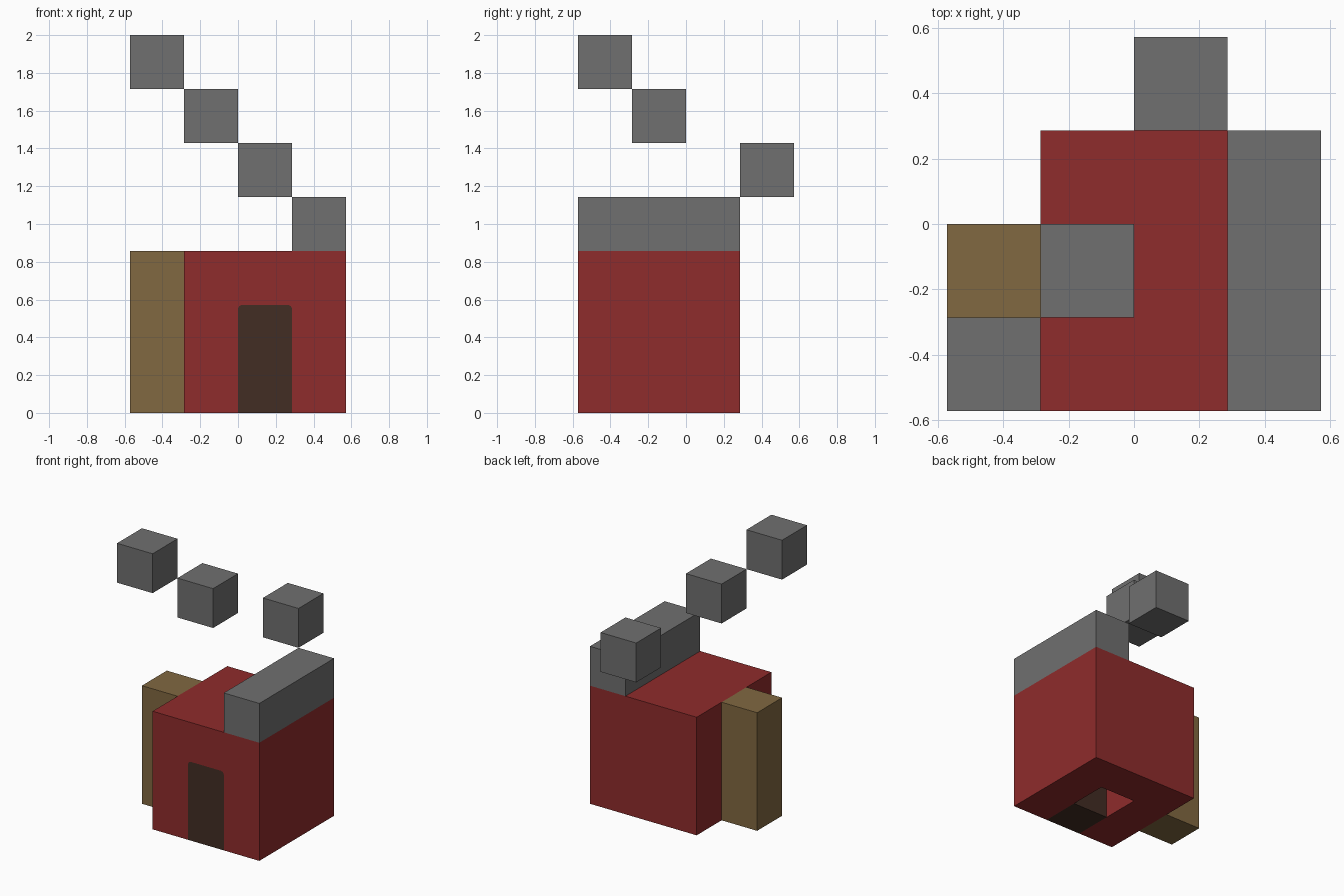
import bpy
import bmesh

default = bpy.data.objects.get("Cube")
if default:
    bpy.data.objects.remove(default, do_unlink=True)

U = 2 / 7  # one block


def material(name, rgb):
    mat = bpy.data.materials.new(name)
    mat.use_nodes = True
    mat.diffuse_color = (*rgb, 1)
    bsdf = mat.node_tree.nodes["Principled BSDF"]
    bsdf.inputs["Base Color"].default_value = (*rgb, 1)
    bsdf.inputs["Roughness"].default_value = 0.9
    return mat


red = material("brick red", (0.275, 0.025, 0.025))
grey = material("stone grey", (0.16, 0.16, 0.16))
tan = material("wood tan", (0.22, 0.138, 0.053))
brown = material("dark brown", (0.054, 0.026, 0.017))


def box(name, low, high, mat, top_bevel=0):
    """Box between two corners in block units, optionally rounding its top side edges."""
    bm = bmesh.new()
    bmesh.ops.create_cube(bm, size=1)
    for v in bm.verts:
        v.co = [U * (a if c < 0 else b) for c, a, b in zip(v.co, low, high)]
    if top_bevel:
        top = max(v.co.z for v in bm.verts)
        edges = [e for e in bm.edges
                 if all(v.co.z == top for v in e.verts)
                 and abs(e.verts[0].co.x - e.verts[1].co.x) < 0.001]
        bmesh.ops.bevel(bm, geom=edges, offset=top_bevel, segments=2,
                        profile=0.5, affect='EDGES')
    mesh = bpy.data.meshes.new(name)
    bm.to_mesh(mesh)
    bm.free()
    mesh.materials.append(mat)
    obj = bpy.data.objects.new(name, mesh)
    bpy.context.collection.objects.link(obj)
    return obj


# House with a doorway and hollow cell opened from the front and below
house = box("house_walls", (-1, -2, 0), (2, 1, 3), red)
cutter = box("doorway_cutter", (0, -3, -1), (1, 0, 2), red, 0.02)
cutter.hide_render = True
cut = house.modifiers.new("doorway", 'BOOLEAN')
cut.operation = 'DIFFERENCE'
cut.solver = 'EXACT'
cut.object = cutter
bpy.context.view_layer.objects.active = house
bpy.ops.object.modifier_apply(modifier=cut.name)
bpy.data.objects.remove(cutter, do_unlink=True)

# Door filling the front of the doorway
box("door", (0, -2, 0), (1, -1, 2), brown, 0.02)

# Side post and roof ridge
box("side_post", (-2, -1, 0), (-1, 0, 3), tan)
box("roof_ridge", (1, -2, 3), (2, 1, 4), grey)

# Floating smoke blocks
for i, (x, y, z) in enumerate([(0, 1, 4), (-1, -1, 5), (-2, -2, 6)]):
    box(f"smoke_block_{i + 1}", (x, y, z), (x + 1, y + 1, z + 1), grey)
